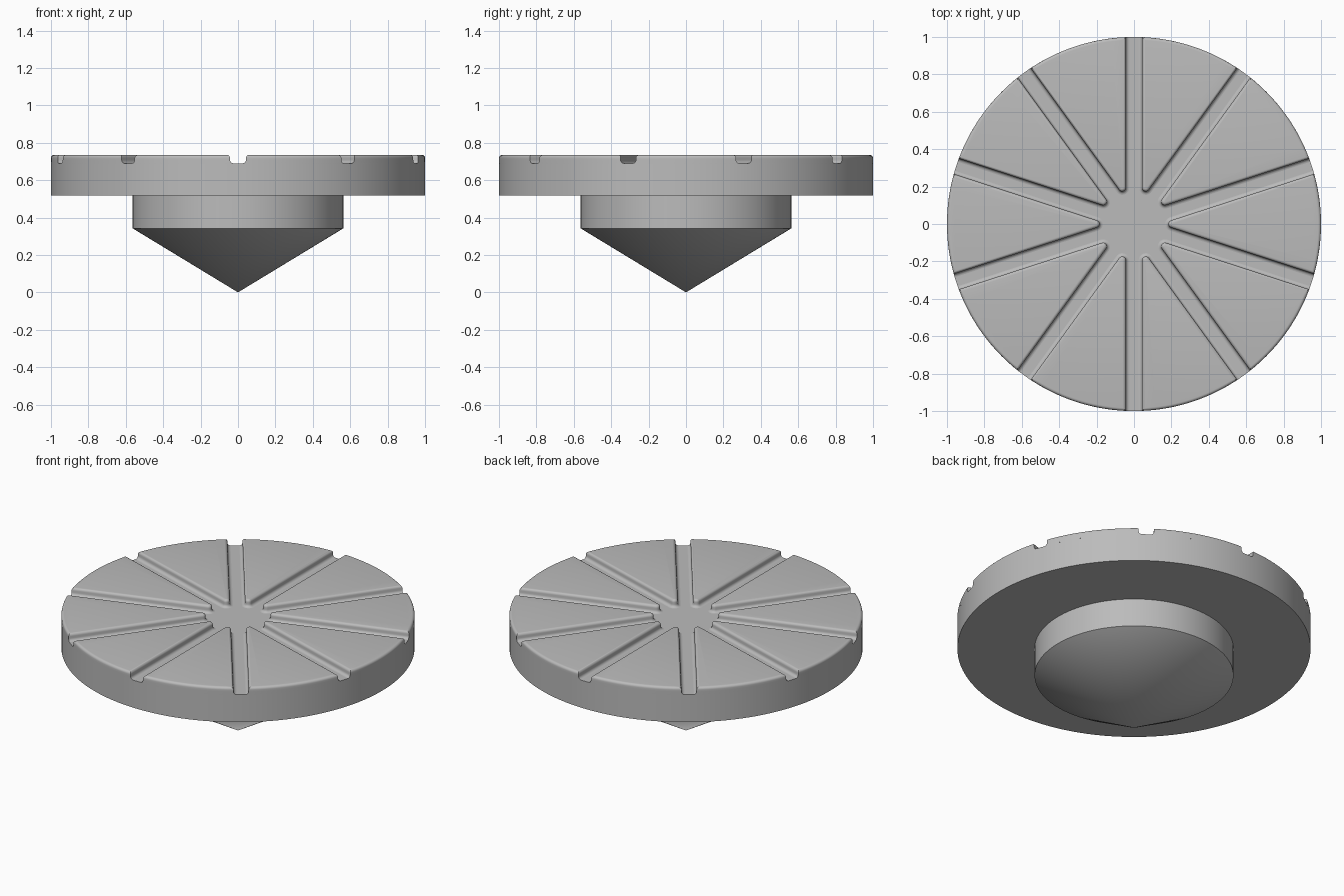
import bpy
import bmesh
from math import sin, cos, asin, pi, radians

old = bpy.data.objects.get("Cube")
if old:
    bpy.data.objects.remove(old, do_unlink=True)

FLOOR, TOP = 0.69, 0.735      # groove floor and upper surface
WEDGES = 10
HALF = pi / WEDGES            # half the angle of one wedge
GAP = 0.043                   # half width of a groove
TIP = 0.02                    # rounding of the inner wedge tips

grey = bpy.data.materials.new("plain grey")
grey.use_nodes = True
colour = (0.5, 0.5, 0.5, 1)
grey.diffuse_color = colour
grey.node_tree.nodes["Principled BSDF"].inputs["Base Color"].default_value = colour


def finish(bm, name):
    bmesh.ops.recalc_face_normals(bm, faces=bm.faces)
    mesh = bpy.data.meshes.new(name)
    bm.to_mesh(mesh)
    bm.free()
    mesh.materials.append(grey)
    ob = bpy.data.objects.new(name, mesh)
    bpy.context.scene.collection.objects.link(ob)
    bpy.ops.object.select_all(action='DESELECT')
    ob.select_set(True)
    bpy.context.view_layer.objects.active = ob
    bpy.ops.object.shade_smooth_by_angle(angle=radians(35))
    return ob


def lathe(name, profile, steps=180):
    bm = bmesh.new()
    verts = [bm.verts.new((r, 0, z)) for r, z in profile]
    edges = [bm.edges.new(pair) for pair in zip(verts, verts[1:])]
    bmesh.ops.spin(bm, geom=verts + edges, cent=(0, 0, 0), axis=(0, 0, 1),
                   angle=2 * pi, steps=steps, use_merge=True)
    bmesh.ops.remove_doubles(bm, verts=bm.verts, dist=0.0001)
    return finish(bm, name)


def wedge_outline(gap, rim):
    """Rounded inner tip followed by the arc along the rim."""
    centre = (GAP + TIP) / sin(HALF)
    radius = GAP + TIP - gap
    start, sweep = HALF + pi / 2, pi - 2 * HALF
    points = []
    for i in range(13):
        a = start + sweep * i / 12
        points.append((centre + radius * cos(a), radius * sin(a)))
    reach = HALF - asin(gap / rim)
    for i in range(19):
        a = reach * (i / 9 - 1)
        points.append((rim * cos(a), rim * sin(a)))
    return points


# Body: conical point, neck and wide disc up to the groove floor
lathe("pointed_disc_body", [(0, 0), (0.563, 0.342), (0.563, 0.518),
                            (1, 0.518), (1, FLOOR), (0, FLOOR)])

# Side section of a wedge: fillet at the floor, rounded upper edge
fillet, edge = 0.018, 0.016
section = []
for i in range(6):
    a = pi / 2 * i / 5
    section.append((GAP - fillet * (1 - sin(a)), 1, FLOOR + fillet * (1 - cos(a))))
for i in range(6):
    a = pi / 2 * i / 5
    inset = edge * (1 - cos(a))
    section.append((GAP + inset, 1 - inset, TOP - edge * (1 - sin(a))))

# Raised wedges between the radial grooves
for k in range(WEDGES):
    bm = bmesh.new()
    rings = [[bm.verts.new((x, y, z)) for x, y in wedge_outline(gap, rim)]
             for gap, rim, z in section]
    for low, high in zip(rings, rings[1:]):
        for i in range(len(low)):
            j = (i + 1) % len(low)
            bm.faces.new((low[i], low[j], high[j], high[i]))
    bm.faces.new(rings[-1])
    wedge = finish(bm, f"raised_wedge_{k + 1}")
    wedge.rotation_euler.z = 2 * HALF * k
